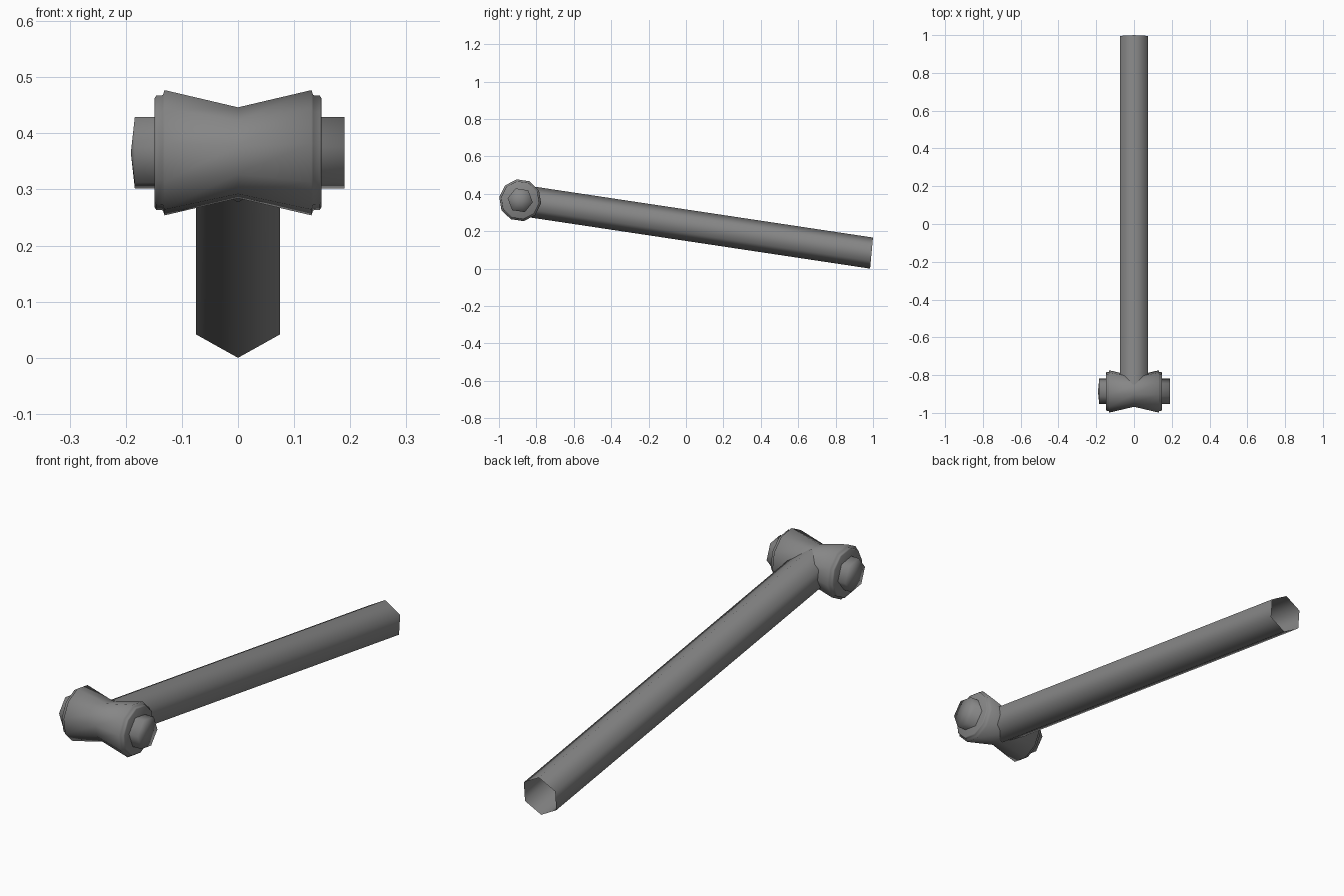
import bpy, bmesh, math
from mathutils import Matrix, Vector

if "Cube" in bpy.data.objects:
    bpy.data.objects.remove(bpy.data.objects["Cube"])

HUB = Vector((0, -0.8865, 0.3655))    # hub centre
END = Vector((0, 0.992, 0.083))       # free end of the handle
AXIS = (END - HUB).normalized()
TILT = math.atan2(AXIS.z, AXIS.y)

# Dark grey metal
metal = bpy.data.materials.new("dark_metal")
metal.diffuse_color = (0.24, 0.24, 0.24, 1)
metal.use_nodes = True
metal.node_tree.nodes["Principled BSDF"].inputs["Base Color"].default_value = metal.diffuse_color


def lathe(name, profile, sides, matrix, caps=True):
    """Spin (position, radius) points around local X; radius 0 makes a pole."""
    bm = bmesh.new()
    rings = []
    for x, r in profile:
        if r == 0:
            rings.append([bm.verts.new((x, 0, 0))] * sides)
        else:
            rings.append([bm.verts.new((x, r * math.cos(a), r * math.sin(a)))
                          for a in (2 * math.pi * i / sides for i in range(sides))])
    # Quads wound so that they face outwards
    for a, b in zip(rings, rings[1:]):
        for i in range(sides):
            j = (i + 1) % sides
            bm.faces.new(list(dict.fromkeys((a[i], a[j], b[j], b[i])))[::-1])
    if caps:
        for ring in (rings[0], rings[-1]):
            if len(set(ring)) > 2:
                bm.faces.new(ring)
        bmesh.ops.recalc_face_normals(bm, faces=list(bm.faces))
    # The whole model is shaded softly, without sharp edges
    for f in bm.faces:
        f.smooth = True
    mesh = bpy.data.meshes.new(name)
    bm.to_mesh(mesh)
    bm.free()
    mesh.transform(matrix)
    mesh.materials.append(metal)
    obj = bpy.data.objects.new(name, mesh)
    bpy.context.collection.objects.link(obj)
    return obj


hub_matrix = Matrix.Translation(HUB) @ Matrix.Rotation(TILT, 4, 'X')

# Waisted ten-sided hub with a chamfered collar at each end
half = [(0.131, 0.1132), (0.134, 0.104), (0.146, 0.103), (0.149, 0.098)]
profile = [(-x, r) for x, r in reversed(half)] + [(0, 0.082)] + half
lathe("hub", profile, 10, hub_matrix)

# Hexagonal bolt through the hub, domed on its left end
bolt = [(-0.191, 0), (-0.184, 0.068), (0.19, 0.068), (0.19, 0)]
lathe("bolt", bolt, 6, hub_matrix)

# Open hexagonal tube handle, with a ridge along the top and bottom
start = HUB + AXIS * 0.03
up = Vector((0, 0.09, 0.965))         # end cut leans slightly less than square
turn = Matrix((AXIS, up, Vector((1, 0, 0)))).transposed().to_4x4()
tube = [(0, 0.086), ((END - start).length, 0.086)]
lathe("handle", tube, 6, Matrix.Translation(start) @ turn, caps=False)
